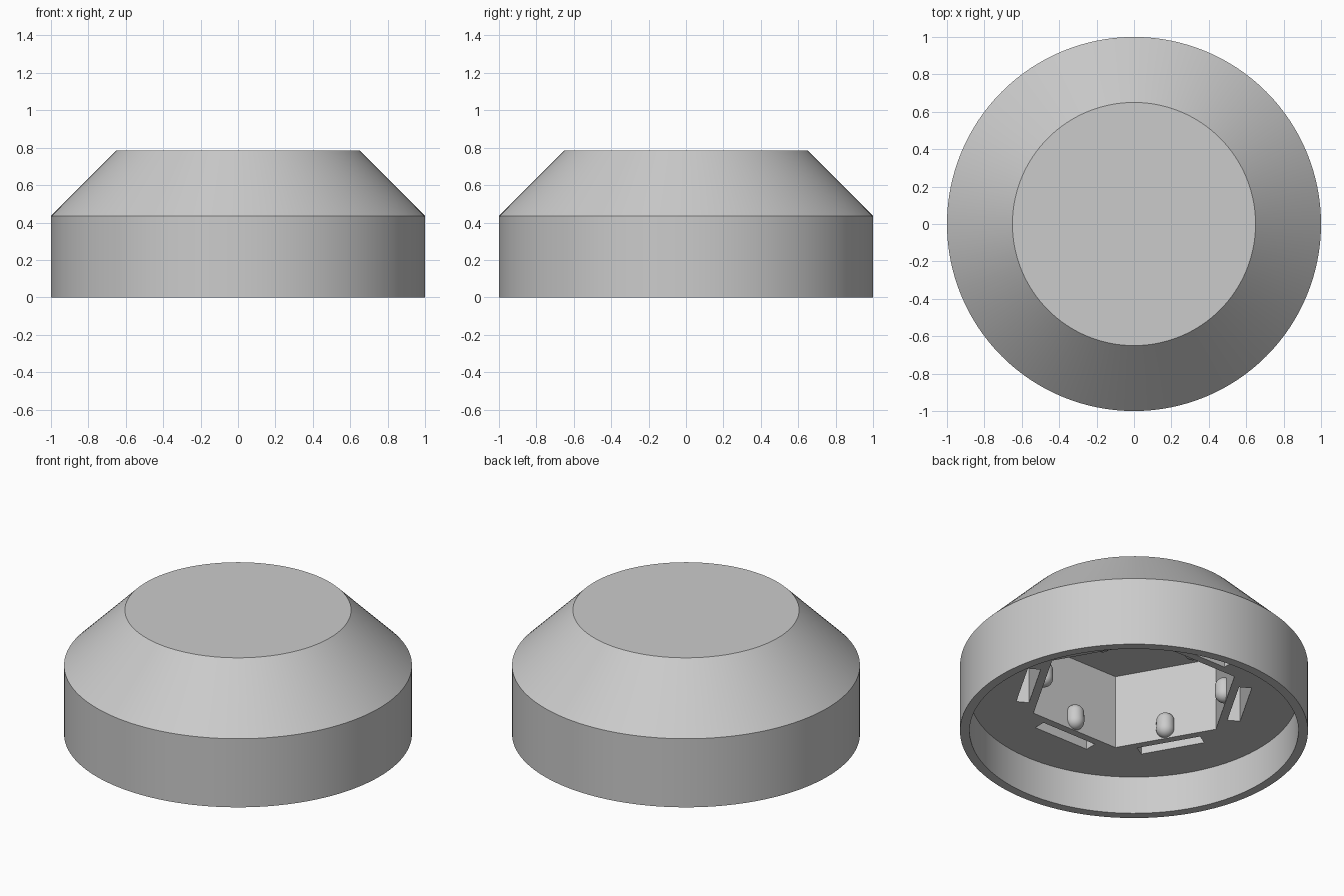
import bpy
import bmesh
from math import radians, pi, cos, sin
from mathutils import Matrix

SEGMENTS = 128
CEILING = 0.24       # height of the recessed underside
POCKET_TOP = 0.71    # blind end of the socket and slots
APOTHEM = 0.532      # centre to socket wall

cube = bpy.data.objects.get("Cube")
if cube:
    bpy.data.objects.remove(cube, do_unlink=True)

grey = bpy.data.materials.new("plain grey")
grey.use_nodes = True
grey.diffuse_color = (0.6, 0.6, 0.6, 1)
grey.node_tree.nodes["Principled BSDF"].inputs["Base Color"].default_value = (0.6, 0.6, 0.6, 1)


def add_object(name, bm):
    bmesh.ops.recalc_face_normals(bm, faces=bm.faces)
    mesh = bpy.data.meshes.new(name)
    bm.to_mesh(mesh)
    bm.free()
    mesh.materials.append(grey)
    obj = bpy.data.objects.new(name, mesh)
    bpy.context.collection.objects.link(obj)
    return obj


def select_only(obj):
    bpy.ops.object.select_all(action='DESELECT')
    obj.select_set(True)
    bpy.context.view_layer.objects.active = obj


def lathe(name, profile):
    """Turn (radius, height) points into a solid capped at both ends."""
    bm = bmesh.new()
    rings = [[bm.verts.new((r * cos(2 * pi * i / SEGMENTS), r * sin(2 * pi * i / SEGMENTS), z))
              for i in range(SEGMENTS)] for r, z in profile]
    for low, high in zip(rings, rings[1:]):
        for i in range(SEGMENTS):
            j = (i + 1) % SEGMENTS
            bm.faces.new((low[i], low[j], high[j], high[i]))
    bm.faces.new(rings[0])
    bm.faces.new(rings[-1])
    return add_object(name, bm)


# Bevelled cap with a shallow round recess underneath
cap = lathe("cap_body", [(0.65, 0.785), (1, 0.435), (1, 0), (0.945, 0), (0.945, CEILING)])

# Cutter: hexagonal socket
bottom = CEILING - 0.1
depth = POCKET_TOP - bottom
middle = (POCKET_TOP + bottom) / 2
bm = bmesh.new()
circumradius = APOTHEM / cos(pi / 6)
bmesh.ops.create_cone(bm, cap_ends=True, segments=6, radius1=circumradius, radius2=circumradius,
                      depth=depth, matrix=Matrix.Translation((0, 0, middle)))
corner_angle = min((v.co.y ** 2 for v in bm.verts))
if corner_angle > 0.01:  # keep two corners on the x axis
    bmesh.ops.rotate(bm, verts=bm.verts, matrix=Matrix.Rotation(pi / 6, 3, 'Z'))
socket = add_object("socket_cutter", bm)

# Cutter: a relief slot behind each socket wall
bm = bmesh.new()
for side in range(6):
    turn = Matrix.Rotation(radians(30 + 60 * side), 4, 'Z')
    place = Matrix.Translation((0.616, 0, middle))
    bmesh.ops.create_cube(bm, size=1, matrix=turn @ place @ Matrix.Diagonal((0.074, 0.385, depth, 1)))
slots = add_object("slot_cutter", bm)

for cutter in (socket, slots):
    cutter.hide_render = True
    select_only(cap)
    cut = cap.modifiers.new("cut", 'BOOLEAN')
    cut.operation = 'DIFFERENCE'
    cut.solver = 'EXACT'
    cut.object = cutter
    bpy.ops.object.modifier_apply(modifier=cut.name)
    bpy.data.objects.remove(cutter, do_unlink=True)
select_only(cap)
bpy.ops.object.shade_smooth_by_angle(angle=radians(30))

# Rounded retaining nub at the mouth of each socket wall
for side in range(6):
    bm = bmesh.new()
    bmesh.ops.create_uvsphere(bm, u_segments=24, v_segments=16, radius=0.053)
    for v in bm.verts:
        v.co.z += 0.025 if v.co.z > 0.001 else -0.025
    turn = Matrix.Rotation(radians(30 + 60 * side), 4, 'Z')
    bmesh.ops.transform(bm, verts=bm.verts,
                        matrix=turn @ Matrix.Translation((APOTHEM - 0.006, 0, 0.323)))
    nub = add_object(f"retaining_nub_{side + 1}", bm)
    select_only(nub)
    bpy.ops.object.shade_smooth_by_angle(angle=radians(40))
